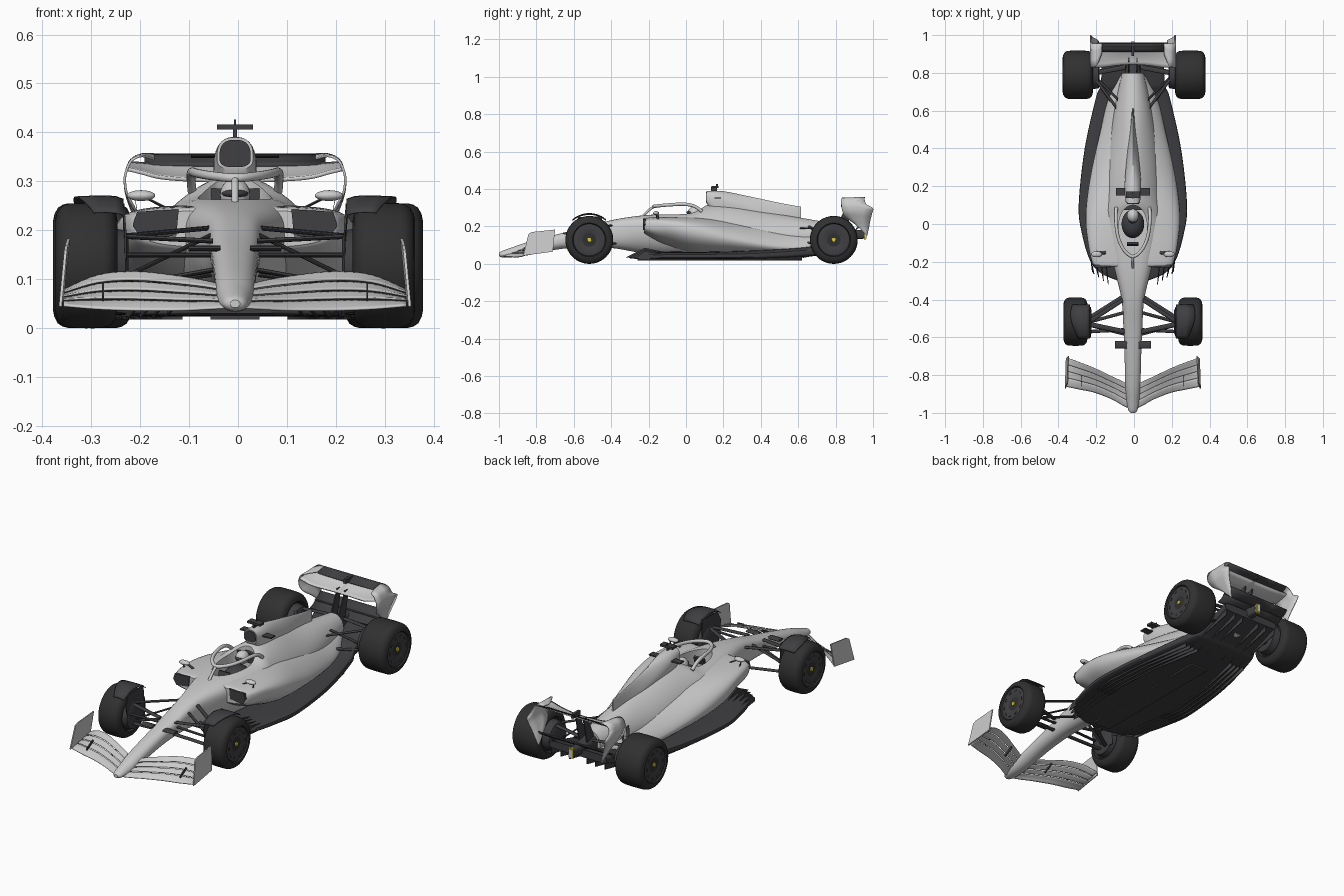
import bpy, bmesh, math
from mathutils import Matrix, Vector

def material(name, c):
    m = bpy.data.materials.new(name)
    m.diffuse_color = (*c, 1)
    return m

DARK = material("dark_carbon", (.05, .05, .055))
TYRE = material("tyre_rubber", (.03, .03, .03))
YELLOW = material("yellow_detail", (.7, .6, .05))

def finish(name, bm, mat=None, mirror=False, thick=0):
    bmesh.ops.recalc_face_normals(bm, faces=bm.faces)
    me = bpy.data.meshes.new(name)
    bm.to_mesh(me)
    bm.free()
    o = bpy.data.objects.new(name, me)
    bpy.context.collection.objects.link(o)
    if mat:
        me.materials.append(mat)
    if thick:
        s = o.modifiers.new("thickness", "SOLIDIFY")
        s.thickness, s.offset = thick, 0
    if mirror:
        o.modifiers.new("mirror", "MIRROR")
    return o

def smooth(rows, n=6):
    out = []
    for i in range(len(rows) - 1):
        p = [rows[max(0, min(len(rows) - 1, i + k))] for k in (-1, 0, 1, 2)]
        for s in range(n):
            t = s / n
            out.append([.5 * (2*b + (c-a)*t + (2*a-5*b+4*c-d)*t*t + (3*b-a-3*c+d)*t**3) for a, b, c, d in zip(*p)])
    return out + [list(rows[-1])]

def skin(name, rings, mat=None, mirror=False, closed=True, thick=0):
    bm = bmesh.new()
    vs = [[bm.verts.new(p) for p in r] for r in rings]
    n = len(vs[0])
    for a, b in zip(vs, vs[1:]):
        for i in range(n if closed else n - 1):
            j = (i + 1) % n
            bm.faces.new((a[i], a[j], b[j], b[i]))
    if closed:
        bm.faces.new(vs[0])
        bm.faces.new(vs[-1])
    return finish(name, bm, mat, mirror, thick)

def sheet(name, rows, mat=None, mirror=True, thick=.005):
    return skin(name, rows, mat, mirror, False, thick)

def hull(name, rows, mat=None, m=44):
    # station: y, half width, bottom, widest height, top, upper and lower roundness
    rings = []
    for y, w, zb, zm, zt, eu, el in smooth(rows):
        ring = []
        for k in range(m):
            c, s = math.cos(math.tau * k / m), math.sin(math.tau * k / m)
            e = 2 / (eu if s >= 0 else el)
            ring.append((math.copysign(w * abs(c) ** e, c), y, zm + abs(s) ** e * ((zt - zm) if s >= 0 else (zb - zm))))
        rings.append(ring)
    return skin(name, rings, mat)

def box(name, c, size, mat=None, mirror=False, tilt=0):
    bm = bmesh.new()
    bmesh.ops.create_cube(bm, size=1, matrix=Matrix.Translation(c) @ Matrix.Rotation(tilt, 4, 'X') @ Matrix.Diagonal((*size, 1)))
    return finish(name, bm, mat, mirror)

def ball(name, c, size, mat=None, mirror=False):
    bm = bmesh.new()
    bmesh.ops.create_uvsphere(bm, u_segments=24, v_segments=14, radius=1, matrix=Matrix.Translation(c) @ Matrix.Diagonal((*size, 1)))
    return finish(name, bm, mat, mirror)

def plate(name, pts, t, mat=None, mirror=True):
    return skin(name, [[(x + d, y, z) for x, y, z in pts] for d in (-t / 2, t / 2)], mat, mirror)

def arm(name, a, b, chord=.012, thick=.005, mat=DARK):
    ang = [math.tau * k / 12 for k in range(12)]
    return skin(name, [[(x, y + chord * math.cos(q), z + thick * math.sin(q)) for q in ang] for x, y, z in (a, b)], mat, True)

def turned(name, y, z, prof, mat, n=56):
    return skin(name, [[(x, y + r * math.cos(math.tau * k / n), z + r * math.sin(math.tau * k / n)) for k in range(n)] for x, r in prof], mat, True)

def tube(name, pts, r, mat=None):
    rings = []
    p = [Vector(q) for q in smooth(pts, 6)]
    for i, c in enumerate(p):
        d = (p[min(i + 1, len(p) - 1)] - p[max(i - 1, 0)]).normalized()
        u = d.cross(Vector((0, 0, 1))).normalized()
        v = u.cross(d)
        rings.append([c + r * (u * math.cos(math.tau * k / 14) + v * math.sin(math.tau * k / 14)) for k in range(14)])
    return skin(name, rings, mat)

# Nose, chassis and engine cover
body = hull("chassis", [
    (-1.0, .010, .042, .05, .058, 2, 2), (-.985, .024, .035, .05, .068, 2, 2), (-.93, .034, .035, .056, .088, 2, 2),
    (-.85, .040, .045, .08, .115, 2.2, 2), (-.70, .044, .075, .115, .155, 2.5, 2.2), (-.55, .050, .09, .15, .192, 2.8, 2.5),
    (-.40, .060, .085, .17, .233, 3, 2.5), (-.25, .095, .06, .19, .257, 2.8, 2), (-.10, .13, .04, .19, .268, 2.8, 2),
    (.03, .15, .04, .19, .278, 2.4, 2), (.12, .15, .04, .18, .315, 1.7, 2), (.25, .14, .04, .17, .315, 1.5, 2),
    (.45, .12, .04, .15, .275, 1.5, 2), (.62, .095, .05, .14, .245, 1.8, 2), (.80, .058, .09, .15, .215, 2, 2)])
# Sidepods with undercut
pods = hull("sidepods", [
    (-.225, .195, .165, .205, .240, 4, 3), (-.205, .215, .15, .205, .248, 4, 3), (-.10, .238, .09, .2, .252, 3.5, 2),
    (.05, .25, .05, .17, .252, 2.6, 2), (.25, .225, .04, .13, .24, 1.7, 2), (.50, .17, .04, .09, .205, 1.5, 2),
    (.66, .13, .045, .09, .175, 1.6, 2), (.80, .06, .08, .12, .17, 2, 2)])
# Cockpit opening
plan = [(.075 * math.cos(a) * (1 + .15 * math.sin(a)), -.04 + .14 * math.sin(a)) for a in (math.tau * k / 40 for k in range(40))]
cutter = skin("cockpit_cutter", [[(x, y, z) for x, y in plan] for z in (.13, .5)])
cutter.hide_render = True
for o in (body, pods):
    b = o.modifiers.new("cockpit", "BOOLEAN")
    b.operation, b.object, b.solver = 'DIFFERENCE', cutter, 'EXACT'
    bpy.context.view_layer.objects.active = o
    bpy.ops.object.modifier_apply(modifier=b.name)
bpy.data.objects.remove(cutter)
# Airbox running into the engine cover fin
hull("airbox_fin", [(.11, .037, .325, .35, .39, 2.6, 3), (.20, .044, .2, .33, .388, 2, 2), (.35, .032, .2, .29, .358, 1.4, 2),
                    (.50, .014, .18, .25, .326, 1.4, 2), (.615, .004, .18, .24, .305, 2, 2)])
hull("airbox_intake", [(.106, .032, .329, .35, .385, 2.6, 3), (.114, .032, .329, .35, .385, 2.6, 3)], DARK)
box("camera_stalk", (0, .15, .397), (.008, .03, .025), DARK)
box("roll_camera", (0, .155, .411), (.074, .035, .011), DARK)
box("antenna", (0, .165, .42), (.004, .01, .012), DARK)
arm("airbox_pod", (.035, .17, .352), (.09, .17, .352), .02, .004)
box("airbox_pod_tip", (.065, .17, .352), (.05, .035, .007), DARK, True)
# Sidepod inlets
plate_pts = [(.115, .243), (.2, .238), (.209, .21), (.19, .18), (.12, .19)]
skin("sidepod_inlet", [[(x, y, z) for x, z in plate_pts] for y in (-.229, -.215)], DARK, True)

# Driver, steering wheel and seat
ball("helmet", (0, .045, .272), (.031, .037, .034))
ball("helmet_visor", (0, .036, .275), (.0285, .034, .012), DARK)
ball("driver_torso", (0, 0, .19), (.06, .075, .055), DARK)
box("headrest", (0, .088, .26), (.11, .03, .05), DARK)
box("steering_wheel", (0, -.105, .235), (.06, .012, .035), DARK, tilt=-.3)
# Halo
tube("halo_hoop", [(-.088, .085, .28), (-.09, .045, .308), (-.088, -.01, .319), (-.075, -.08, .316), (-.045, -.14, .311), (0, -.172, .307),
                   (.045, -.14, .311), (.075, -.08, .316), (.088, -.01, .319), (.09, .045, .308), (.088, .085, .28)], .009)
tube("halo_pillar", [(0, -.168, .307), (0, -.195, .29), (0, -.235, .25)], .007)
# Mirrors
ball("mirror", (.192, -.16, .271), (.029, .016, .011), None, True)
arm("mirror_stalk", (.12, -.15, .235), (.185, -.155, .268), .008, .003)
arm("mirror_strut", (.20, -.15, .24), (.205, -.155, .268), .006, .003)

# Floor, diffuser and fences
hull("floor", [(-.30, .08, .03, .036, .045, 6, 6), (-.26, .17, .026, .036, .055, 5, 6), (-.19, .228, .024, .04, .065, 3, 6),
               (-.05, .27, .024, .045, .065, 3, 6), (.10, .287, .024, .045, .065, 3, 6), (.40, .255, .026, .05, .075, 3, 6),
               (.67, .195, .04, .07, .095, 3, 6), (.74, .17, .06, .09, .12, 4, 6), (.90, .165, .12, .14, .16, 6, 6)], DARK)
box("floor_plank", (0, .12, .022), (.10, .76, .008), DARK)
for i, x in enumerate((.14, .165, .19, .215)):
    plate(f"floor_fence_{i}", [(x - .01, -.32 + i * .018, .035), (x, -.25, .024), (x + .03, 0, .022), (x + .03, 0, .04), (x, -.22, .085 - i * .006)], .004, DARK)
    sheet(f"tunnel_strake_{i}", [[(x + d, y, z) for z in (.018, .04)] for d, y in ((.03, 0), (.04, .12), (.02, .35), (-.03, .62))], DARK)
for x in (.05, .10, .155):
    plate("diffuser_strake", [(x, .62, .03), (x, .9, .09), (x, .9, .14), (x, .64, .06)], .004, DARK)

# Front wing: four slotted elements from nose to endplate
stations = smooth([(0, -.985, .043, -.86, .080), (.05, -.962, .040, -.835, .094), (.11, -.928, .037, -.808, .105),
                   (.20, -.893, .037, -.765, .115), (.28, -.876, .040, -.733, .108), (.35, -.862, .046, -.708, .078)], 5)
for k, (f0, f1) in enumerate(((0, .31), (.31, .54), (.54, .77), (.77, 1))):
    rows = []
    for x, ly, lz, ty, tz in stations:
        row = []
        for u in (0, .2, .4, .6, .8, 1):
            f = f0 + (f1 - f0) * u
            row.append((x, ly + (ty - ly) * f, lz + (tz - lz) * f ** 1.2 + (.005 * (1 - u) if k else .003 * math.sin(u * 3.14))))
        rows.append(row)
    sheet(f"front_wing_element_{k}", rows, thick=.004)
plate("front_wing_endplate", [(.357, -.87, .044), (.346, -.842, .16), (.344, -.825, .17), (.340, -.70, .183), (.352, -.712, .065)], .006)
for x in (.13, .27):
    box("flap_bracket", (x, -.83, .075), (.004, .06, .012), DARK, True, .5)
arm("nose_camera", (.03, -.64, .163), (.095, -.64, .163), .02, .006)

# Wheels with covered rims, brake drums and nuts
def wheel(name, y, x0, x1, drum):
    z, R, w = .128, .128, x1 - x0
    turned(name + "_tyre", y, z, [(x0 + .012, .06), (x0 + .012, .083), (x0, .09), (x0 + .003, .105), (x0 + .01, .118), (x0 + .02, .1245), (x0 + .03, .127),
           (x0 + w / 2, R), (x1 - .03, .127), (x1 - .02, .1245), (x1 - .01, .118), (x1 - .003, .105), (x1, .09), (x1 - .01, .085), (x1 - .01, .06)], TYRE)
    turned(name + "_rim_cover", y, z, [(x1 - .02, .085), (x1 - .006, .085), (x1 - .004, .08), (x1 - .007, .045), (x1 - .012, .03), (x1 - .012, .014)], DARK)
    turned(name + "_nut", y, z, [(x1 - .014, .012), (x1 - .005, .011), (x1 - .004, .006)], YELLOW, 12)
    turned(name + "_brake_drum", y, z, [(x0 - drum, .06), (x0 - drum + .006, .072), (x0 + .02, .078)], DARK)
    for k in range(10):
        a = math.tau * k / 10
        box(name + "_rim_vent", (x1 - .005, y + .068 * math.cos(a), z + .068 * math.sin(a)), (.006, .006, .016), DARK, True, a)

wheel("front_wheel", -.517, .24, .368, .022)
wheel("rear_wheel", .79, .217, .378, .035)
# Front wheel deflectors
sheet("wheel_deflector", [[(x, -.517 + .139 * math.cos(a), .128 + (.139 + h) * math.sin(a)) for x, h in ((.228, -.004), (.245, .002), (.28, .003), (.30 + .03 * math.sin(a * 2 - 1), .001))]
      for a in (math.radians(50 + 8 * k) for k in range(11))], DARK, thick=.003)
plate("deflector_stay", [(.224, -.57, .08), (.224, -.60, .2), (.228, -.575, .25), (.228, -.45, .255), (.224, -.44, .08)], .004, DARK)

# Suspension arms
F = [((.05, -.40, .205), (.235, -.52, .188)), ((.045, -.57, .178), (.235, -.53, .188)), ((.045, -.38, .11), (.235, -.50, .085)),
     ((.04, -.58, .12), (.235, -.53, .085)), ((.05, -.47, .19), (.235, -.52, .10)), ((.045, -.56, .15), (.235, -.57, .15))]
R = [((.09, .62, .19), (.2, .77, .19)), ((.04, .83, .185), (.2, .80, .19)), ((.10, .63, .12), (.2, .77, .085)),
     ((.04, .84, .12), (.2, .80, .085)), ((.08, .66, .20), (.2, .78, .10)), ((.05, .85, .14), (.2, .84, .14))]
for side, links in (("front", F), ("rear", R)):
    for i, (a, b) in enumerate(links):
        arm(f"{side}_suspension_{i}", a, b, .013 if i < 4 else .009, .005)

# Rear wing, flap and curled endplates
main = smooth([(0, .845, .302, .925, .332), (.08, .84, .303, .925, .333), (.15, .83, .308, .925, .334), (.19, .828, .318, .925, .336), (.219, .83, .325, .925, .337)], 4)
sheet("rear_wing_main", [[(x, a + (c - a) * u, b + (d - b) * u ** 1.6) for u in (0, .2, .4, .6, .8, 1)] for x, a, b, c, d in main], thick=.008)
sheet("rear_wing_flap", [[(x, .912 + .045 * u, .332 + .023 * u ** 1.3) for u in (0, .35, .7, 1)] for x in (0, .09, .185)], DARK)
end = smooth([(.165, .90, .345, .955, .355), (.19, .84, .352, .955, .355), (.212, .83, .342, .955, .344), (.223, .83, .318, .965, .318), (.225, .832, .30, 1.0, .297),
              (.221, .838, .275, .995, .27), (.207, .855, .248, .985, .23), (.193, .90, .215, .978, .19), (.182, .955, .165, .968, .15)], 4)
sheet("rear_wing_endplate", [[(x, a + (c - a) * u, b + (d - b) * u) for u in (0, .33, .67, 1)] for x, a, b, c, d in end])
for k, (y, z) in enumerate(((.87, .165), (.91, .19))):
    sheet(f"beam_wing_{k}", [[(x, y + .05 * u, z + .03 * u * u) for u in (0, .35, .7, 1)] for x in (0, .1, .187)], DARK)
plate("rear_wing_pylon", [(.022, .80, .19), (.022, .86, .315), (.022, .89, .315), (.022, .86, .18)], .006, DARK)
box("flap_actuator", (0, .92, .345), (.014, .06, .022), DARK)
# Crash structure and rear light
hull("crash_structure", [(.78, .045, .1, .15, .2, 3, 3), (.87, .03, .125, .155, .185, 3, 3), (.955, .016, .135, .155, .18, 3, 3)], DARK)
box("rear_light_frame", (0, .957, .157), (.026, .01, .052), YELLOW)
box("rear_light", (0, .961, .157), (.018, .008, .042))

# Smooth shading, and the slight sideways offset of the body against the rear axle
bpy.ops.object.select_all(action='DESELECT')
for o in bpy.context.scene.objects:
    o.location.x = 0 if o.name.startswith("rear_wheel") else -.006
    o.select_set(True)
bpy.context.view_layer.objects.active = body
bpy.ops.object.shade_smooth_by_angle(angle=math.radians(35))
